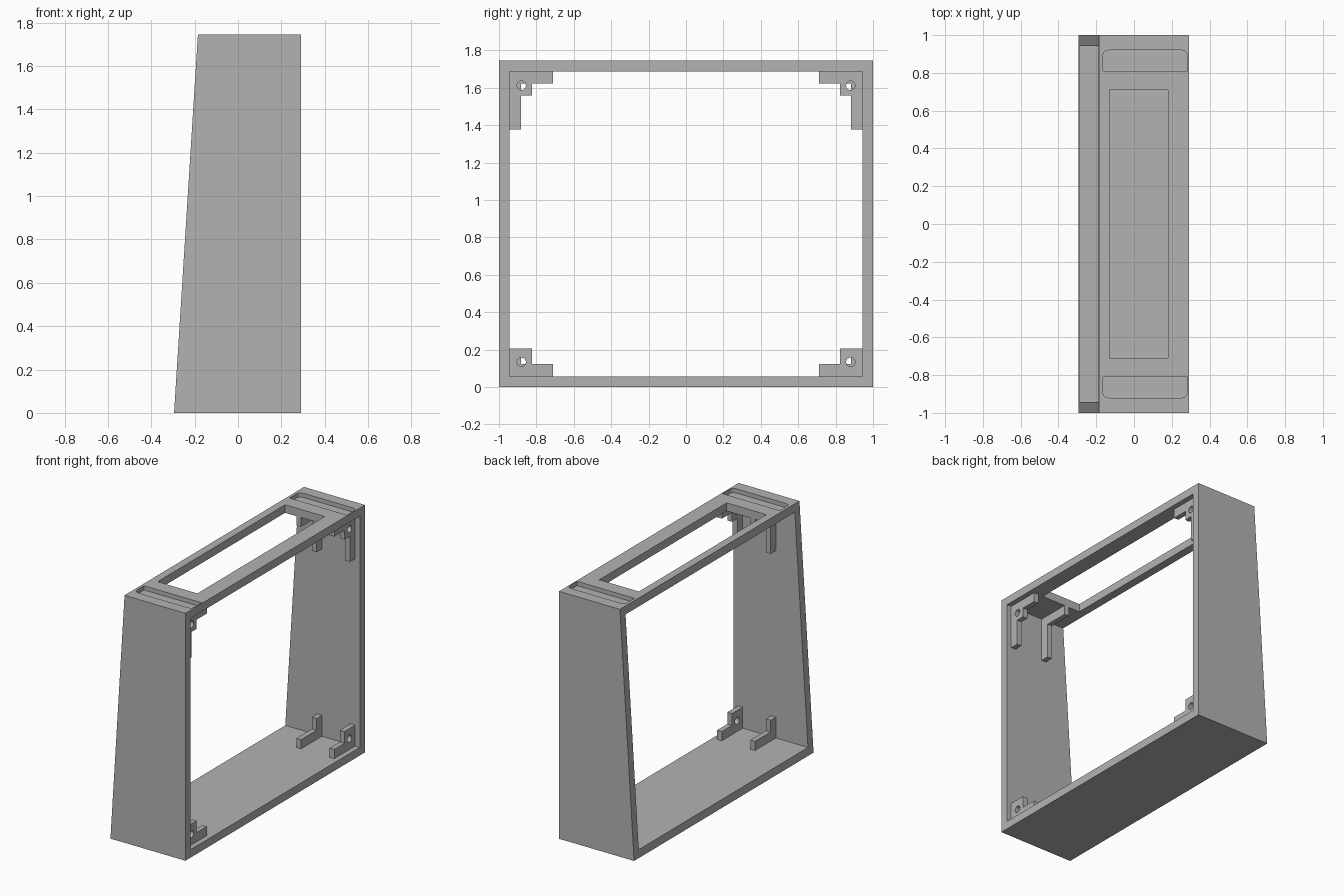
import bpy
import bmesh
import math
from mathutils import Vector

if "Cube" in bpy.data.objects:
    bpy.data.objects.remove(bpy.data.objects["Cube"], do_unlink=True)

grey = bpy.data.materials.new("plain grey")
grey.use_nodes = True
colour = (0.45, 0.45, 0.45, 1)
grey.diffuse_color = colour
grey.node_tree.nodes["Principled BSDF"].inputs["Base Color"].default_value = colour

HEIGHT = 1.745
WALL = 0.057


def prism(name, points, offset):
    """Extrude a closed 3D outline by an offset vector."""
    mesh = bpy.data.meshes.new(name)
    bm = bmesh.new()
    face = bm.faces.new([bm.verts.new(p) for p in points])
    result = bmesh.ops.extrude_face_region(bm, geom=[face])
    moved = [g for g in result["geom"] if isinstance(g, bmesh.types.BMVert)]
    bmesh.ops.translate(bm, verts=moved, vec=Vector(offset))
    bmesh.ops.recalc_face_normals(bm, faces=bm.faces)
    bm.to_mesh(mesh)
    bm.free()
    mesh.materials.append(grey)
    obj = bpy.data.objects.new(name, mesh)
    bpy.context.collection.objects.link(obj)
    return obj


def cut(target, cutter):
    """Subtract the cutter, then discard it."""
    cutter.hide_render = True
    mod = target.modifiers.new("cut", "BOOLEAN")
    mod.operation = "DIFFERENCE"
    mod.solver = "EXACT"
    mod.object = cutter
    bpy.context.view_layer.objects.active = target
    bpy.ops.object.modifier_apply(modifier=mod.name)
    bpy.data.objects.remove(cutter, do_unlink=True)


# Housing frame with one sloping open side
side = [(-0.295, 0), (0.29, 0), (0.29, HEIGHT), (-0.185, HEIGHT)]
frame = prism("housing_frame", [(x, -1, z) for x, z in side], (0, 2, 0))

# Opening through the whole frame
y_in, z_top = 1 - WALL, HEIGHT - WALL
hole = [(-y_in, WALL), (y_in, WALL), (y_in, z_top), (-y_in, z_top)]
cut(frame, prism("inner_cutter", [(-0.5, y, z) for y, z in hole], (1, 0, 0)))

# Long window in the top
window = [(-0.13, -0.71), (0.18, -0.71), (0.18, 0.71), (-0.13, 0.71)]
cut(frame, prism("window_cutter", [(x, y, 1.6) for x, y in window], (0, 0, 0.3)))

# Shallow grip recesses, rounded on their outer corners
for s in (-1, 1):
    x0, x1, y0, y1, r = -0.165, 0.282, 0.81, 0.92, 0.03
    outline = [(x0, y0), (x1, y0)]
    for cx, start in ((x1 - r, 0), (x0 + r, 90)):
        for i in range(7):
            a = math.radians(start + 15 * i)
            outline.append((cx + r * math.cos(a), y1 - r + r * math.sin(a)))
    cut(frame, prism("recess_cutter", [(x, s * y, HEIGHT - 0.03) for x, y in outline],
                     (0, 0, 0.1)))


def bracket(name, x, s, top, leg, pad):
    """Corner bracket; pad is its screw-plate height, or 0 for a bare angle."""
    def place(u, v):
        return (x, s * (y_in - u), z_top - v if top else WALL + v)

    e = -0.004
    outline = [(e, e), (0.233, e), (0.233, 0.065)]
    if pad:
        outline += [(0.12, 0.065), (0.12, pad)]
        if leg > pad:
            outline += [(0.06, pad), (0.06, leg)]
    else:
        outline += [(0.06, 0.065), (0.06, leg)]
    outline.append((e, leg))
    obj = prism(name, [place(u, v) for u, v in outline], (0.036, 0, 0))
    if pad:
        ring = [(0.063 + 0.024 * math.cos(i * math.pi / 12),
                 0.076 + 0.024 * math.sin(i * math.pi / 12)) for i in range(24)]
        pts = [Vector(place(u, v)) - Vector((0.05, 0, 0)) for u, v in ring]
        cut(obj, prism("screw_cutter", pts, (0.15, 0, 0)))


# Screw brackets by the upright side, plain angles behind them
for s, hand in ((-1, "front"), (1, "back")):
    for top, level, leg, pad in ((True, "upper", 0.31, 0.13),
                                 (False, "lower", 0.148, 0.148)):
        bracket(f"{level}_{hand}_screw_bracket", 0.218, s, top, leg, pad)
        bracket(f"{level}_{hand}_angle_bracket", -0.041, s, top, leg, 0)
